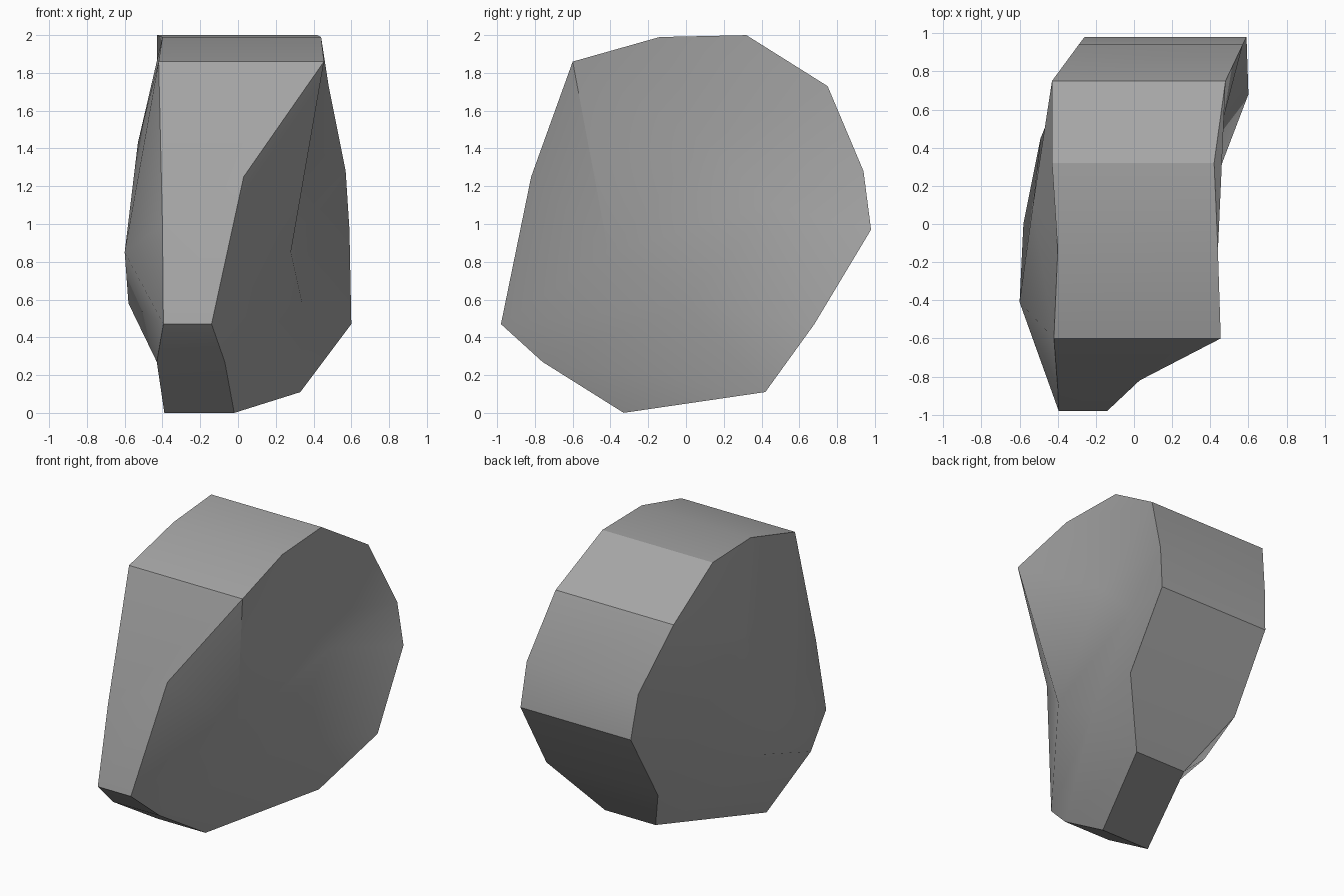
import bpy
import bmesh
import math

default_cube = bpy.data.objects.get("Cube")
if default_cube:
    bpy.data.objects.remove(default_cube, do_unlink=True)


def make_material(name, colour):
    material = bpy.data.materials.new(name)
    material.use_nodes = True
    material.diffuse_color = colour
    shader = material.node_tree.nodes["Principled BSDF"]
    shader.inputs["Base Color"].default_value = colour
    return material


# Four by four slab of stone: each entry is y, z, right-hand x, left-hand x
slab_grid = [
    [(-.86, 1.0, -.40, .03), (-.60, 1.86, -.42, .455), (-.14, 1.99, -.40, .44), (.32, 2, -.43, .42)],
    [(-.98, .47, -.395, -.14), (-.41, .85, -.60, .28), (.1, 1.43, -.53, .35), (.75, 1.73, -.43, .48)],
    [(-.76, .27, -.43, -.07), (0, .58, -.58, .34), (.45, 1.1, -.49, .40), (.94, 1.28, -.29, .57)],
    [(-.33, 0, -.39, -.02), (.42, .11, -.06, .33), (.68, .47, -.26, .60), (.98, .97, -.26, .59)],
]
size = len(slab_grid)


def build_rock():
    bm = bmesh.new()
    # Two matching skins, one on each side of the slab
    near = [[bm.verts.new((a, y, z)) for y, z, a, b in row] for row in slab_grid]
    far = [[bm.verts.new((b, y, z)) for y, z, a, b in row] for row in slab_grid]
    # The leading corner of the left-hand skin sits higher and further back
    far[0][0].co.y = -.82
    far[0][0].co.z = 1.25

    for skin in (near, far):
        for i in range(size - 1):
            for j in range(size - 1):
                bm.faces.new((skin[i][j], skin[i][j + 1],
                              skin[i + 1][j + 1], skin[i + 1][j]))

    # Rim band joining the skins
    last = size - 1
    rim = [(0, k) for k in range(last)]
    rim += [(k, last) for k in range(last)]
    rim += [(last, last - k) for k in range(last)]
    rim += [(last - k, 0) for k in range(last)]
    for (i, j), (m, n) in zip(rim, rim[1:] + rim[:1]):
        bm.faces.new((near[i][j], near[m][n], far[m][n], far[i][j]))

    bmesh.ops.recalc_face_normals(bm, faces=bm.faces)
    mesh = bpy.data.meshes.new("rock")
    bm.to_mesh(mesh)
    bm.free()
    rock = bpy.data.objects.new("rock", mesh)
    bpy.context.collection.objects.link(rock)
    return rock


rock = build_rock()
rock.data.materials.append(make_material("stone grey", (.38, .38, .38, 1)))

# Soft shading on the skins and rim, crisp outline between them
bpy.ops.object.select_all(action="DESELECT")
rock.select_set(True)
bpy.context.view_layer.objects.active = rock
bpy.ops.object.shade_smooth_by_angle(angle=math.radians(30))
